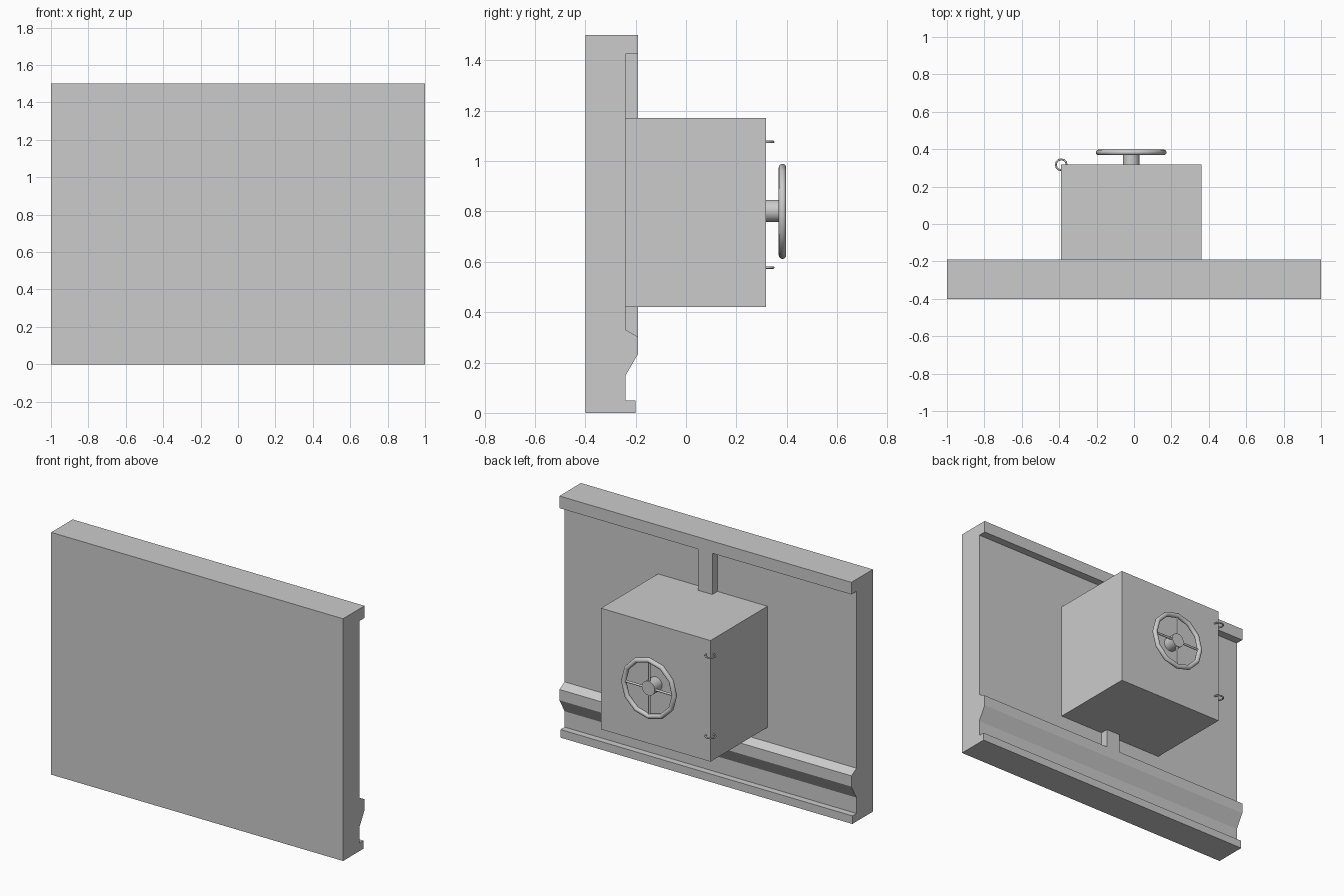
import bpy, bmesh, math
from mathutils import Vector

if "Cube" in bpy.data.objects:
    bpy.data.objects.remove(bpy.data.objects["Cube"])

CX, CZ = -0.015, 0.80          # wheel axis


def make(name, bm, smooth=False):
    bmesh.ops.recalc_face_normals(bm, faces=bm.faces)
    me = bpy.data.meshes.new(name)
    bm.to_mesh(me)
    bm.free()
    ob = bpy.data.objects.new(name, me)
    bpy.context.collection.objects.link(ob)
    if smooth:
        bpy.ops.object.select_all(action='DESELECT')
        ob.select_set(True)
        bpy.context.view_layer.objects.active = ob
        bpy.ops.object.shade_smooth_by_angle(angle=math.radians(50))
    return ob


def extrude_x(name, profile, x0, x1):
    bm = bmesh.new()
    face = bm.faces.new([bm.verts.new((x0, y, z)) for y, z in profile])
    ext = bmesh.ops.extrude_face_region(bm, geom=[face])
    moved = [v for v in ext['geom'] if isinstance(v, bmesh.types.BMVert)]
    bmesh.ops.translate(bm, verts=moved, vec=(x1 - x0, 0, 0))
    return make(name, bm)


def box(name, x, y, z):
    return extrude_x(name, [(y[0], z[0]), (y[1], z[0]), (y[1], z[1]), (y[0], z[1])], *x)


def cylinder(name, a, b, r, sides):
    a, b = Vector(a), Vector(b)
    bm = bmesh.new()
    bmesh.ops.create_cone(bm, cap_ends=True, segments=sides, radius1=r, radius2=r, depth=(b - a).length)
    ob = make(name, bm, True)
    ob.location = (a + b) / 2
    ob.rotation_euler = (b - a).to_track_quat('Z', 'Y').to_euler()
    return ob


def torus(name, loc, rot, major, minor, n, m):
    bpy.ops.mesh.primitive_torus_add(location=loc, rotation=rot, major_radius=major,
                                     minor_radius=minor, major_segments=n, minor_segments=m)
    ob = bpy.context.object
    ob.name = name
    bpy.ops.object.shade_smooth_by_angle(angle=math.radians(50))
    return ob


# Wall panel with top rail, moulding and skirting
extrude_x("wall_panel", [(-0.4, 0), (-0.2, 0), (-0.2, 0.05), (-0.24, 0.05), (-0.24, 0.148),
                         (-0.19, 0.235), (-0.19, 0.302), (-0.24, 0.33), (-0.24, 1.425),
                         (-0.19, 1.425), (-0.19, 1.5), (-0.4, 1.5)], -1, 1)

# Vertical batten joining the rail and the moulding
extrude_x("wall_batten", [(-0.24, 0.33), (-0.19, 0.302), (-0.19, 1.425), (-0.24, 1.425)], -0.047, 0.05)

# Safe body
box("safe_body", (-0.39, 0.36), (-0.24, 0.317), (0.42, 1.17))

# Hinge rings on the safe's edge
for i, z in enumerate((0.577, 1.076)):
    torus(f"hinge_ring_{i + 1}", (-0.389, 0.317, z), (0, 0, 0), 0.029, 0.005, 12, 8)

# Hand wheel: hub, rim and four spokes
cylinder("wheel_hub", (CX, 0.31, CZ + 0.002), (CX, 0.39, CZ + 0.002), 0.044, 24)
torus("wheel_rim", (CX, 0.383, CZ), (math.pi / 2, 0, 0), 0.174, 0.015, 12, 12)
for i in range(4):
    a = i * math.pi / 2
    d = Vector((math.cos(a), 0, math.sin(a)))
    c = Vector((CX, 0.38, CZ))
    cylinder(f"wheel_spoke_{i + 1}", c + d * 0.03, c + d * 0.172, 0.007, 8)
